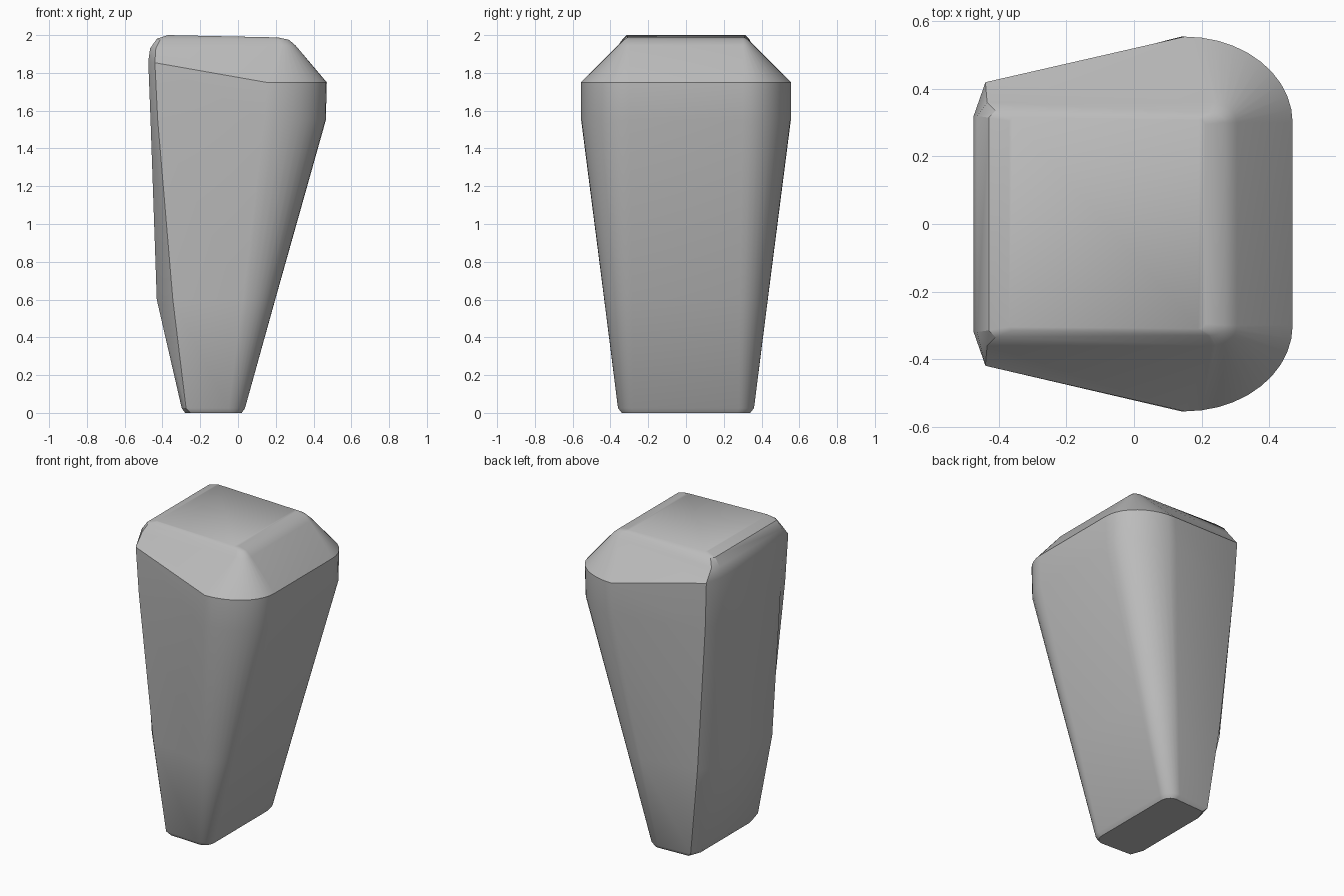
import bpy, bmesh, math

if "Cube" in bpy.data.objects:
    bpy.data.objects.remove(bpy.data.objects["Cube"], do_unlink=True)

mat = bpy.data.materials.new("plain_grey")
mat.use_nodes = True
grey = (0.5, 0.5, 0.5, 1)
mat.diffuse_color = grey
mat.node_tree.nodes["Principled BSDF"].inputs["Base Color"].default_value = grey


def half_ring(x0, flat, xc, yc, xs, ys, x1, end, zl, zr, steps=10):
    """Half outline: narrow back edge, chamfer, flat side, elliptical corner."""
    def z(x):
        t = min(1, max(0, (x - x0) / (xs - x0)))
        return zl + (zr - zl) * t
    pts = [(x0, flat), (xc, yc)]
    for i in range(steps + 1):
        a = math.pi / 2 * (1 - i / steps)
        pts.append((xs + (x1 - xs) * math.cos(a), end + (ys - end) * math.sin(a)))
    return [(x, y, z(x)) for x, y in pts]


# Cross-sections from the foot to the top
sections = [
    (-.28, .25, -.25, .33, -.04, .34, .02, .27, 0, 0),
    (-.298, .26, -.275, .345, -.05, .36, .037, .28, .025, .025),
    (-.43, .27, -.345, .375, .025, .433, .197, .285, .6, .6),
    (-.463, .31, -.425, .41, .14, .555, .465, .3, 1.55, 1.55),
    (-.475, .32, -.44, .42, .15, .555, .47, .3, 1.86, 1.75),
    (-.465, .32, -.435, .36, .23, .36, .305, .3, 1.93, 1.945),
    (-.43, .315, -.41, .335, .22, .33, .27, .3, 1.98, 1.975),
    (-.37, .305, -.36, .315, .19, .31, .21, .295, 2.0, 1.988),
]

# Lofted body
bm = bmesh.new()
rings = []
for s in sections:
    half = half_ring(*s)
    pts = half + [(x, -y, z) for x, y, z in reversed(half)]
    rings.append([bm.verts.new(p) for p in pts])
for low, high in zip(rings, rings[1:]):
    n = len(low)
    for i in range(n):
        j = (i + 1) % n
        bm.faces.new((low[i], low[j], high[j], high[i]))
bm.faces.new(rings[0])
bm.faces.new(rings[-1])
bmesh.ops.recalc_face_normals(bm, faces=bm.faces)
mesh = bpy.data.meshes.new("tapered_body")
bm.to_mesh(mesh)
bm.free()
mesh.materials.append(mat)
body = bpy.data.objects.new("tapered_body", mesh)
bpy.context.collection.objects.link(body)

# Soft shading with crisp rim
bpy.ops.object.select_all(action='DESELECT')
body.select_set(True)
bpy.context.view_layer.objects.active = body
bpy.ops.object.shade_smooth_by_angle(angle=math.radians(32))
